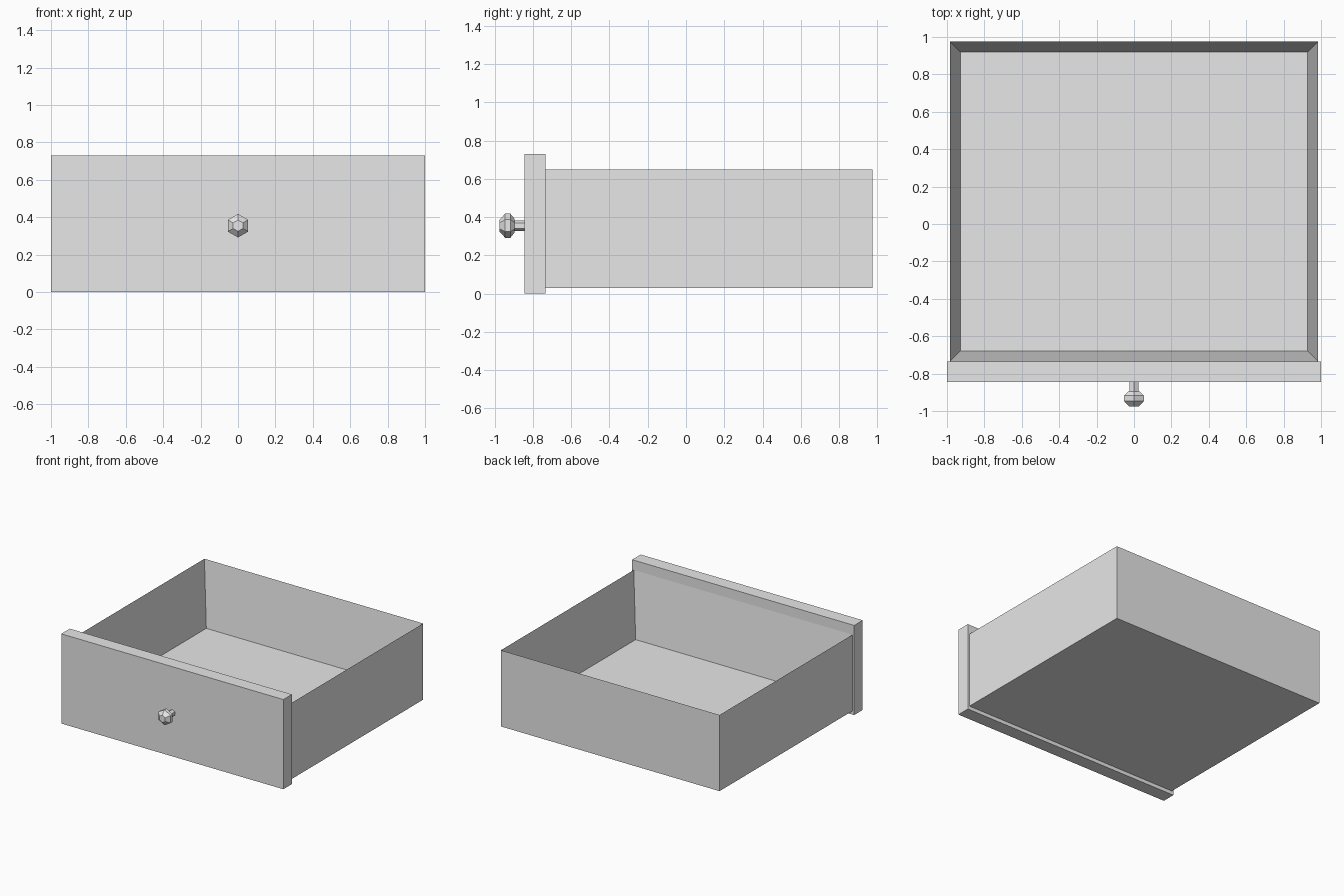
import bpy
import bmesh
import math
from mathutils import Matrix, Vector

cube = bpy.data.objects.get("Cube")
if cube:
    bpy.data.objects.remove(cube, do_unlink=True)

GREY = (0.8, 0.8, 0.8, 1)
mat = bpy.data.materials.new("light_grey")
mat.use_nodes = True
mat.diffuse_color = GREY
mat.node_tree.nodes["Principled BSDF"].inputs["Base Color"].default_value = GREY


def finish(name, bm):
    bmesh.ops.recalc_face_normals(bm, faces=bm.faces)
    mesh = bpy.data.meshes.new(name)
    bm.to_mesh(mesh)
    bm.free()
    mesh.materials.append(mat)
    obj = bpy.data.objects.new(name, mesh)
    bpy.context.collection.objects.link(obj)
    return obj


def box(half_x, y0, y1, z0, z1):
    bm = bmesh.new()
    centre = Matrix.Translation((0, (y0 + y1) / 2, (z0 + z1) / 2))
    size = Matrix.Diagonal((2 * half_x, y1 - y0, z1 - z0, 1))
    bmesh.ops.create_cube(bm, size=1, matrix=centre @ size)
    return bm


# Front panel, slightly larger than the tray behind it
finish("front_panel", box(1.0, -0.845, -0.735, 0, 0.73))

# Open tray: inset the top face, then push it down to the floor
bm = box(0.985, -0.735, 0.975, 0.03, 0.65)
bm.faces.ensure_lookup_table()
top = max(bm.faces, key=lambda f: f.calc_center_median().z)
bmesh.ops.inset_region(bm, faces=[top], thickness=0.08)
bmesh.ops.translate(bm, verts=top.verts, vec=Vector((0, 0, -0.53)))
finish("drawer_tray", bm)

# Hexagonal knob: stem and faceted head as one stack of rings (radius, y)
profile = [(0.027, -0.84), (0.027, -0.895), (0.035, -0.895),
           (0.063, -0.918), (0.063, -0.945), (0.03, -0.975)]
SIDES = 6
bm = bmesh.new()
rings = []
for radius, y in profile:
    angles = [math.tau * i / SIDES for i in range(SIDES)]
    rings.append([bm.verts.new((radius * math.sin(a), y, 0.355 + radius * math.cos(a)))
                  for a in angles])
for a, b in zip(rings, rings[1:]):
    for i in range(SIDES):
        j = (i + 1) % SIDES
        bm.faces.new((a[i], a[j], b[j], b[i]))
bm.faces.new(rings[0])
bm.faces.new(rings[-1])
finish("knob", bm)
